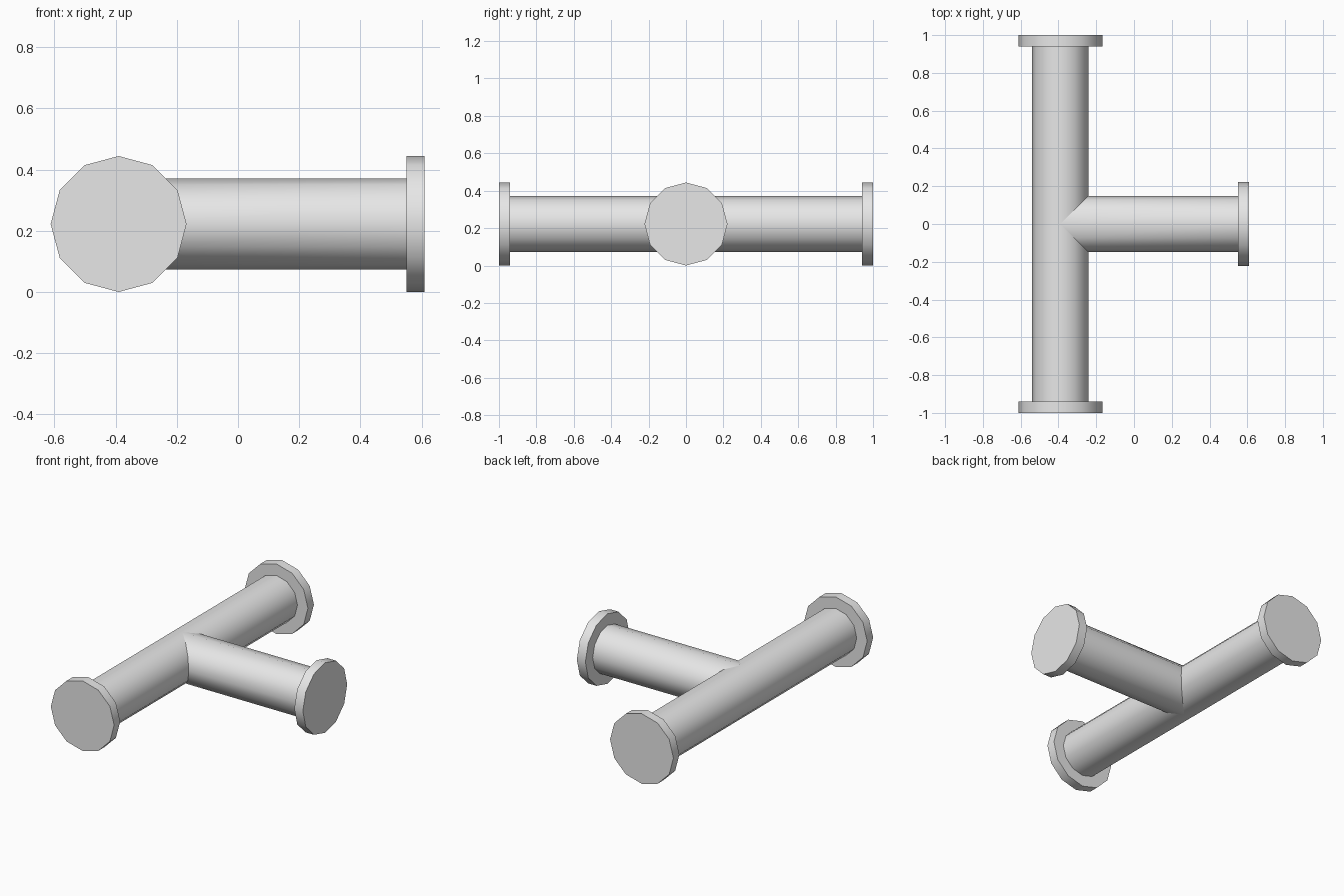
import bpy
import bmesh
from math import radians
from mathutils import Matrix, Vector

cube = bpy.data.objects.get("Cube")
if cube:
    bpy.data.objects.remove(cube, do_unlink=True)

grey = bpy.data.materials.new("plain_grey")
grey.use_nodes = True
colour = (0.8, 0.8, 0.8, 1)
grey.diffuse_color = colour
grey.node_tree.nodes["Principled BSDF"].inputs["Base Color"].default_value = colour

SIDES = 12
PIPE_R, FLANGE_R, FLANGE_T = 0.149, 0.222, 0.06
RUN_X = -0.39      # axis of the long pipe
END_X = 0.61       # outer face of the side branch
AXIS_Z = FLANGE_R


def cylinder(name, start, end, radius, mitre=False):
    """Smooth-sided cylinder between two points, optionally mitred onto the long pipe."""
    a, b = Vector(start), Vector(end)
    turn = (b - a).to_track_quat('Z', 'Y').to_matrix().to_4x4()
    bm = bmesh.new()
    bmesh.ops.create_cone(bm, cap_ends=True, segments=SIDES, radius1=radius,
                          radius2=radius, depth=(b - a).length,
                          matrix=Matrix.Translation((a + b) / 2) @ turn)
    if mitre:
        cap = [f for f in bm.faces if f.normal.x < -0.9]
        bmesh.ops.delete(bm, geom=cap, context='FACES_ONLY')
        for v in bm.verts:
            if v.co.x < a.x + 0.01:
                v.co.x += abs(v.co.y)
    mesh = bpy.data.meshes.new(name)
    bm.to_mesh(mesh)
    bm.free()
    mesh.materials.append(grey)
    obj = bpy.data.objects.new(name, mesh)
    bpy.context.collection.objects.link(obj)
    bpy.ops.object.select_all(action='DESELECT')
    obj.select_set(True)
    bpy.context.view_layer.objects.active = obj
    bpy.ops.object.shade_smooth_by_angle(angle=radians(40))
    return obj


# Pipes
inner = 1 - FLANGE_T
cylinder("main_pipe", (RUN_X, -inner, AXIS_Z), (RUN_X, inner, AXIS_Z), PIPE_R)
cylinder("branch_pipe", (RUN_X, 0, AXIS_Z), (END_X - FLANGE_T, 0, AXIS_Z), PIPE_R, mitre=True)

# End flanges
for name, side in (("front_flange", -1), ("back_flange", 1)):
    cylinder(name, (RUN_X, side * inner, AXIS_Z), (RUN_X, side, AXIS_Z), FLANGE_R)
cylinder("branch_flange", (END_X - FLANGE_T, 0, AXIS_Z), (END_X, 0, AXIS_Z), FLANGE_R)
